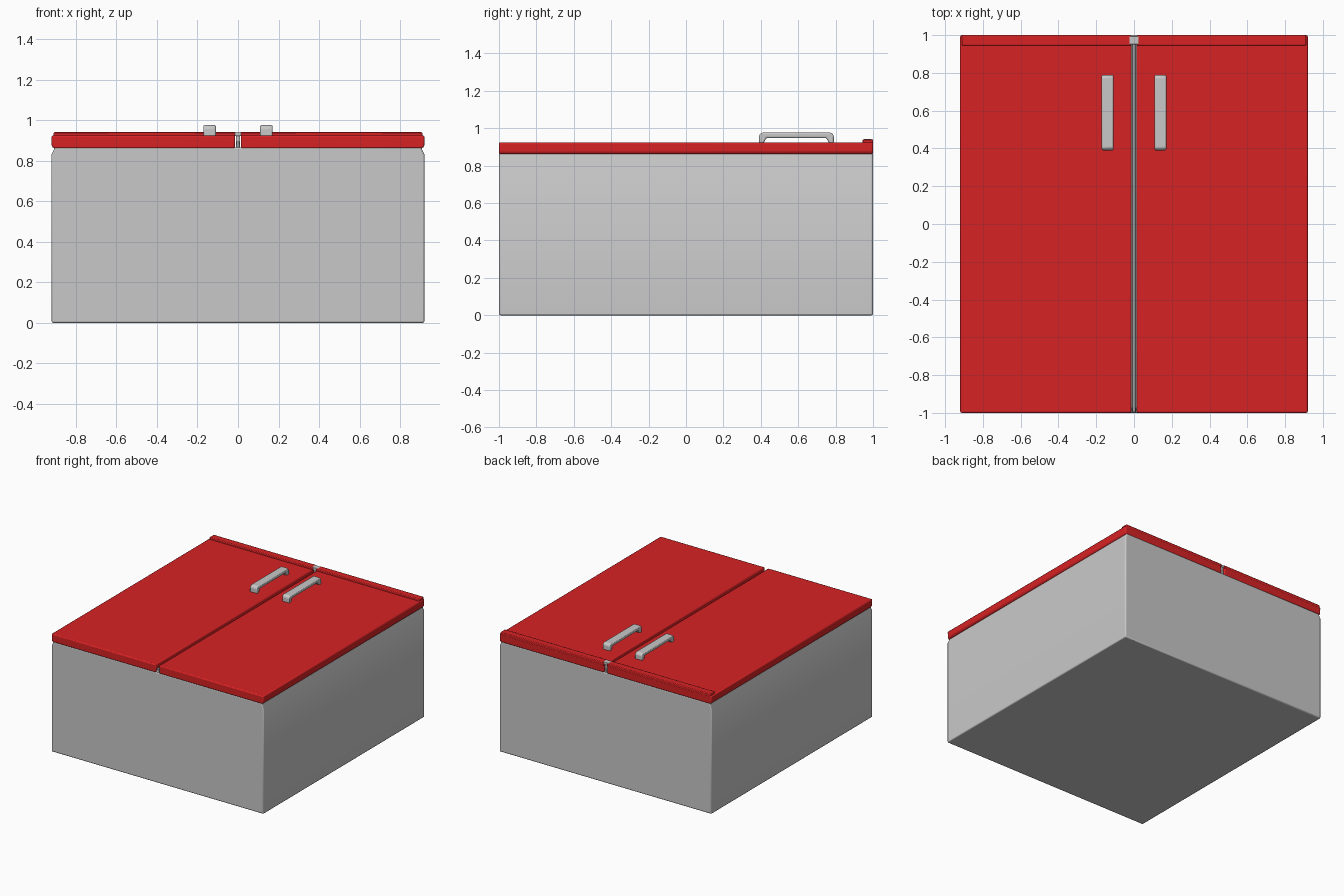
import bpy, bmesh, math
from mathutils import Vector

cube = bpy.data.objects.get("Cube")
if cube:
    bpy.data.objects.remove(cube, do_unlink=True)


def material(name, color, rough):
    m = bpy.data.materials.new(name)
    m.use_nodes = True
    m.diffuse_color = (*color, 1)
    node = m.node_tree.nodes["Principled BSDF"]
    node.inputs["Base Color"].default_value = (*color, 1)
    node.inputs["Roughness"].default_value = rough
    return m


RED = material("red enamel", (0.68, 0.016, 0.018), 0.5)
GREY = material("light grey metal", (0.58, 0.58, 0.58), 0.5)


def extrude(name, points, axis, start, end, mat, bevel=0.006):
    """Sweep a closed profile along x (points are y, z) or y (points are x, z)."""
    bm = bmesh.new()
    place = (lambda a, z: (start, a, z)) if axis == "x" else (lambda a, z: (a, start, z))
    face = bm.faces.new([bm.verts.new(place(a, z)) for a, z in points])
    moved = bmesh.ops.extrude_face_region(bm, geom=[face])["geom"]
    step = Vector((end - start, 0, 0)) if axis == "x" else Vector((0, end - start, 0))
    bmesh.ops.translate(bm, vec=step, verts=[g for g in moved if isinstance(g, bmesh.types.BMVert)])
    bmesh.ops.recalc_face_normals(bm, faces=bm.faces)
    mesh = bpy.data.meshes.new(name)
    bm.to_mesh(mesh)
    bm.free()
    ob = bpy.data.objects.new(name, mesh)
    bpy.context.collection.objects.link(ob)
    mesh.materials.append(mat)
    if bevel:
        mod = ob.modifiers.new("soft edges", "BEVEL")
        mod.width, mod.segments = bevel, 2
        mod.limit_method, mod.angle_limit = "ANGLE", math.radians(40)
    bpy.ops.object.select_all(action="DESELECT")
    ob.select_set(True)
    bpy.context.view_layer.objects.active = ob
    bpy.ops.object.shade_smooth_by_angle(angle=math.radians(35))
    return ob


def box(name, x, y, z, mat, bevel=0.004):
    rect = [(x[0], z[0]), (x[1], z[0]), (x[1], z[1]), (x[0], z[1])]
    return extrude(name, rect, "y", y[0], y[1], mat, bevel)


W, L, GAP = 0.92, 1.0, 0.014

# cabinet with a sloped shoulder along both long sides
half = [(W, 0), (W, 0.832), (W - 0.012, 0.856), (W - 0.012, 0.866)]
extrude("cabinet", half + [(-x, z) for x, z in reversed(half)], "y", -L, L, GREY, 0.008)

# centre divider and hinge in the gap between the doors
box("centre_divider", (-0.007, 0.007), (-L + 0.004, L - 0.004), (0.85, 0.895), GREY, 0.002)
box("hinge_pin", (-0.01, 0.01), (0.955, 0.99), (0.86, 0.93), GREY, 0.002)
box("hinge_cap", (-0.026, 0.026), (0.95, 0.994), (0.922, 0.942), GREY)
box("lower_hinge", (-0.01, 0.01), (-0.995, -0.97), (0.86, 0.88), GREY, 0.002)

for side, s in (("left", 1), ("right", -1)):
    # door with an undercut outer edge
    door = [(GAP, 0.86), (W - 0.012, 0.86), (W, 0.872), (W, 0.925), (GAP, 0.925)]
    extrude(side + "_door", [(s * x, z) for x, z in door], "y", -L, L, RED, 0.008)

    # raised trim along the top end of the door
    xs = sorted((s * GAP, s * 0.91))
    box(side + "_door_trim", xs, (0.945, L), (0.915, 0.941), RED, 0.005)

    # bridge handle
    bridge = [(0.39, 0.92), (0.39, 0.962), (0.402, 0.976), (0.778, 0.976), (0.79, 0.962),
              (0.79, 0.92), (0.765, 0.92), (0.75, 0.948), (0.43, 0.948), (0.415, 0.92)]
    extrude(side + "_handle", bridge, "x", s * 0.14 - 0.031, s * 0.14 + 0.031, GREY, 0.007)
